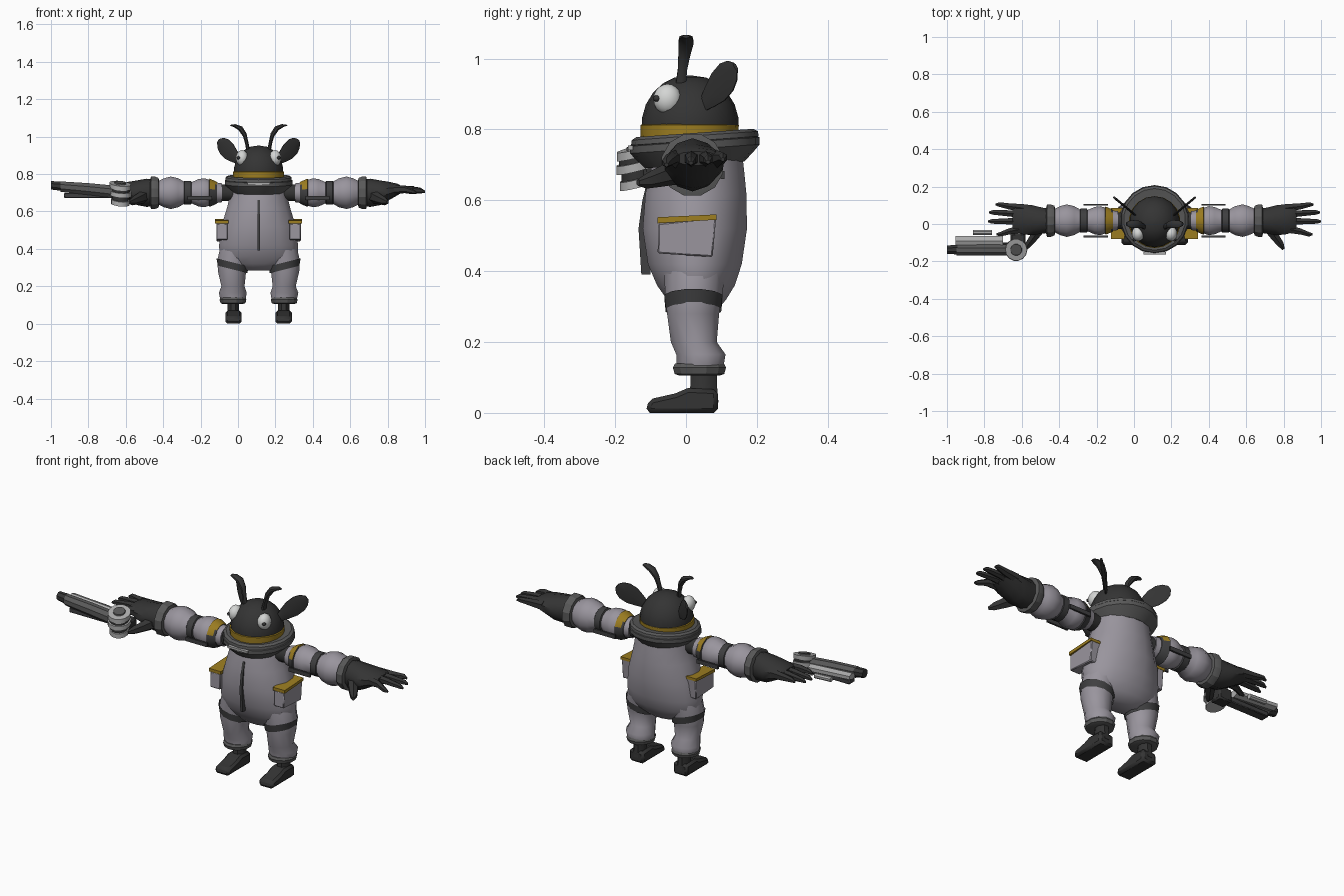
import bpy, bmesh, math
from mathutils import Vector, Matrix

if "Cube" in bpy.data.objects:
    bpy.data.objects.remove(bpy.data.objects["Cube"])

CX = 0.11  # centre line of the figure
X, Y, Z = Vector((1, 0, 0)), Vector((0, 1, 0)), Vector((0, 0, 1))


def material(name, r, g, b):
    m = bpy.data.materials.new(name)
    m.use_nodes = True
    m.diffuse_color = (r, g, b, 1)
    m.node_tree.nodes["Principled BSDF"].inputs["Base Color"].default_value = (r, g, b, 1)
    return m


SUIT = material("suit lilac grey", 0.32, 0.30, 0.34)
DARK = material("charcoal", 0.034, 0.034, 0.034)
STRAP = material("strap grey", 0.05, 0.05, 0.052)
GREY = material("collar grey", 0.10, 0.10, 0.10)
GOLD = material("mustard", 0.34, 0.21, 0.015)
WHITE = material("eye white", 0.66, 0.67, 0.66)
METAL = material("light metal", 0.42, 0.42, 0.42)


def finish(name, bm, mats, side, angle=40, rule=None, bevel=0):
    """Place a part: side 1 or -1 mirrors about the centre line, 0 keeps world x."""
    for v in bm.verts:
        if side:
            v.co.x = CX + side * v.co.x
    bmesh.ops.remove_doubles(bm, verts=bm.verts, dist=0.0005)
    bmesh.ops.recalc_face_normals(bm, faces=bm.faces)
    if rule:
        for f in bm.faces:
            f.material_index = rule(f)
    me = bpy.data.meshes.new(name)
    bm.to_mesh(me)
    bm.free()
    ob = bpy.data.objects.new(name, me)
    bpy.context.collection.objects.link(ob)
    for m in mats:
        me.materials.append(m)
    if bevel:
        mod = ob.modifiers.new("bevel", "BEVEL")
        mod.width, mod.segments = bevel, 1
    bpy.ops.object.select_all(action="DESELECT")
    bpy.context.view_layer.objects.active = ob
    ob.select_set(True)
    bpy.ops.object.shade_smooth_by_angle(angle=math.radians(angle))
    return ob


def sweep(name, rings, u, v, mat, side=1, n=12, angle=40, rule=None, cap=True):
    """Skin elliptical rings (x, y, z, radius_u, radius_v)."""
    u, v = Vector(u), Vector(v)
    bm = bmesh.new()
    loops = []
    for x, y, z, ru, rv in rings:
        turn = [2 * math.pi * (i + 0.5) / n for i in range(n)]
        loops.append([bm.verts.new(Vector((x, y, z)) + u * ru * math.cos(t) + v * rv * math.sin(t))
                      for t in turn])
    for a, b in zip(loops, loops[1:]):
        for i in range(n):
            j = (i + 1) % n
            bm.faces.new((a[i], a[j], b[j], b[i]))
    if cap:
        bm.faces.new(loops[0])
        bm.faces.new(loops[-1])
    mats = mat if isinstance(mat, list) else [mat]
    return finish(name, bm, mats, side, angle, rule)


def prism(name, pts, x0, x1, mat, side=1, bevel=0.0):
    """Extrude a (y, z) outline from x0 to x1."""
    bm = bmesh.new()
    a, b = [[bm.verts.new((x, y, z)) for y, z in pts] for x in (x0, x1)]
    bm.faces.new(a)
    bm.faces.new(b)
    for i in range(len(pts)):
        j = (i + 1) % len(pts)
        bm.faces.new((a[i], a[j], b[j], b[i]))
    return finish(name, bm, [mat], side, 30, bevel=bevel)


def box(name, lo, hi, mat, side=1, bevel=0.0):
    (x0, y0, z0), (x1, y1, z1) = lo, hi
    return prism(name, [(y0, z0), (y1, z0), (y1, z1), (y0, z1)], x0, x1, mat, side, bevel)


def ball(name, centre, scale, mat, side):
    bm = bmesh.new()
    bmesh.ops.create_uvsphere(bm, u_segments=14, v_segments=10, radius=1,
                              matrix=Matrix.LocRotScale(Vector(centre), None, Vector(scale)))
    return finish(name, bm, [mat], side, 60)


# Torso of the padded suit
torso = [(0.285, .03, .10, .055), (0.32, .03, .185, .085), (0.36, .028, .213, .112),
         (0.42, .025, .215, .135), (0.52, .025, .203, .15), (0.62, .028, .172, .145),
         (0.68, .032, .157, .135), (0.74, .035, .15, .125)]
sweep("torso", [(0, y, z, rx, ry) for z, y, rx, ry in torso], X, Y, SUIT, n=16, angle=60)
prism("zipper", [(-.126, .39), (-.134, .52), (-.123, .60), (-.108, .66), (-.09, .66), (-.10, .39)],
      -.007, .007, STRAP)

# Collar, tilted up at the back
tilt = Y + Z * 0.07
sweep("lower_collar", [(0, .025, z, r, r) for z, r in
      ((.70, .14), (.725, .165), (.745, .183), (.765, .183), (.77, .168))], X, tilt, GREY, n=18, angle=25)
sweep("collar_ring", [(0, .025, z, r, r) for z, r in
      ((.762, .165), (.768, .18), (.782, .178), (.79, .165), (.785, .12))], X, tilt, GREY, n=18, angle=25)
box("collar_clasp", (-.06, -.163, .742), (.06, -.150, .754), METAL)

# Head
sweep("neck_band", [(0, .01, z, r, r) for z, r in ((.76, .137), (.812, .139), (.815, .132))],
      X, Y, GOLD, n=18)
sweep("head", [(0, .012, z, r, r * 1.02) for z, r in
      ((.80, .133), (.83, .134), (.87, .123), (.905, .102), (.93, .075), (.946, .045), (.952, .005))],
      X, Y, DARK, n=18, angle=60)

for s, tag in ((1, "left"), (-1, "right")):
    # Face, antennae and ears
    ball(tag + "_eye", (.088, -.052, .885), (.034, .040, .043), WHITE, s)
    ball(tag + "_pupil", (.107, -.082, .887), (.010, .011, .009), DARK, s)
    sweep(tag + "_antenna", [(.055, -.015, .92, .016, .014), (.064, -.01, .97, .014, .012),
          (.074, -.005, 1.01, .018, .014), (.098, 0, 1.045, .023, .015),
          (.13, 0, 1.06, .02, .010), (.15, 0, 1.062, .010, .006)], Y, (.7, 0, -.7), DARK, s, n=8)
    a, b = Vector((.10, .045, .865)), Vector((.212, .138, .975))
    sweep(tag + "_ear", [(*a.lerp(b, t), w, .006) for t, w in
          ((0, .018), (.25, .036), (.5, .050), (.75, .050), (.92, .036), (1.02, .014))],
          (-.45, -.38, .8), (.65, -.76, 0), DARK, s, n=10)

    # Pocket with a coloured flap
    prism(tag + "_pocket", [(-.08, .45), (.075, .44), (.085, .55), (-.078, .535)], .165, .226, SUIT, s, .004)
    prism(tag + "_pocket_flap", [(-.08, .535), (.086, .545), (.086, .56), (-.08, .552)], .16, .232, GOLD, s)

    # Leg, tilted thigh strap, ankle cuff and boot
    leg = [(.40, .118, .025, .092, .09), (.34, .135, .022, .088, .084), (.28, .142, .02, .078, .076),
           (.20, .137, .022, .064, .067), (.165, .138, .042, .077, .072), (.13, .137, .04, .07, .068)]
    sweep(tag + "_leg", [(x, y, z, rx, ry) for z, x, y, rx, ry in leg], X, Y, SUIT, s, angle=50)
    sweep(tag + "_thigh_strap", [(.139, .021, .29, .082, .081), (.139, .021, .328, .089, .085)],
          X + Z * .25, Y, STRAP, s, cap=False)
    sweep(tag + "_ankle_cuff", [(.137, .038, z, r, r * 1.05) for z, r in
          ((.105, .055), (.11, .069), (.128, .074), (.14, .068))], X, Y, GREY, s, angle=25)
    sweep(tag + "_boot_shaft", [(.135, .05, z, r, r * 1.25) for z, r in
          ((.03, .036), (.07, .033), (.12, .032))], X, Y, DARK, s, n=8)
    prism(tag + "_boot", [(-.114, 0), (.09, 0), (.09, .066), (.005, .07), (-.03, .055), (-.105, .038)],
          .09, .178, DARK, s, .012)

    # Puffed sleeve
    def arm(part, rings, mat, **kw):
        return sweep(tag + part, [(d, .018, .70, r, r) for d, r in rings], Y, Z, mat, s, **kw)
    arm("_shoulder", ((.10, .045), (.20, .045), (.22, .05)), DARK)
    arm("_sleeve", ((.195, .052), (.235, .058), (.265, .072), (.29, .08), (.32, .076), (.36, .058),
                    (.395, .06), (.43, .08), (.47, .09), (.505, .08), (.545, .06)), SUIT, angle=30)
    arm("_shoulder_band", ((.222, .059), (.232, .065), (.262, .078), (.266, .07)), [STRAP, GOLD],
        rule=lambda f: int(f.normal.z > .45))
    arm("_elbow_band", ((.358, .06), (.362, .066), (.396, .066), (.40, .062)), STRAP)
    for y in (-.066, .104):
        box(tag + "_sleeve_strap", (.25, y - .006, .66), (.38, y + .004, .682), STRAP, s)
    arm("_wrist_cuff", ((.53, .06), (.535, .082), (.555, .09), (.575, .09), (.58, .07)), GREY, angle=25)

    # Glove with four fingers and a thumb
    sweep(tag + "_glove", [(.56, .018, .70, .068, .074), (.60, .018, .70, .073, .075),
          (.65, .02, .70, .084, .066), (.70, .025, .71, .085, .048), (.745, .03, .718, .076, .030),
          (.76, .03, .718, .066, .02)], Y, Z, DARK, s, n=10)
    for y0, y1, tip, z1 in ((.085, .104, .85, .715), (.052, .062, .885, .708),
                            (.015, .014, .89, .705), (-.025, -.055, .845, .70)):
        sweep(tag + "_finger", [(.70, y0, .715, .024, .028), (.78, (y0 + y1) / 2, .718, .019, .02),
              (tip - .02, y1, z1 + .006, .014, .014), (tip, y1, z1, .006, .006)], Y, Z, DARK, s, n=6)
    sweep(tag + "_thumb", [(.61, -.02, .685, .032, .04), (.645, -.07, .668, .026, .03),
          (.675, -.11, .655, .02, .022), (.69, -.135, .65, .008, .01)], (.8, .6, 0), Z, DARK, s, n=6)


# Sidearm beside the right hand
def gun_tube(name, rings, mat, n=8):
    return sweep(name, rings, Y, Z, mat, 0, n=n, angle=30)


gun_tube("gun_barrel", [(-.95, -.14, .733, .03, .03), (-.80, -.14, .72, .032, .034),
                        (-.66, -.14, .705, .032, .036)], GREY)
gun_tube("gun_muzzle", [(-1.0, -.137, .74, .024, .024), (-.945, -.137, .735, .028, .027)], DARK)
gun_tube("gun_side_panel", [(-.955, -.09, .73, .03, .018), (-.70, -.09, .712, .03, .02)], METAL, 6)
gun_tube("gun_side_cell", [(-.86, -.045, .705, .014, .014), (-.76, -.045, .70, .014, .014)], METAL)
box("gun_lower_rail", (-.93, -.15, .672), (-.64, -.10, .70), STRAP, 0, .004)
box("gun_grip", (-.66, -.12, .63), (-.58, -.05, .70), DARK, 0, .008)
lean = (Y + Z * .25, X - Z * .1)
for z, r, m in ((.652, .05, METAL), (.677, .045, DARK), (.70, .06, METAL), (.722, .052, DARK), (.738, .058, METAL)):
    sweep("gun_drum", [(-.63, -.138, z - .013, r, r), (-.63, -.138, z + .011, r, r)],
          *lean, m, 0, n=14)
sweep("gun_drum_cap", [(-.63, -.138, .745, .032, .032), (-.63, -.138, .756, .03, .03)], *lean, GREY, 0)
